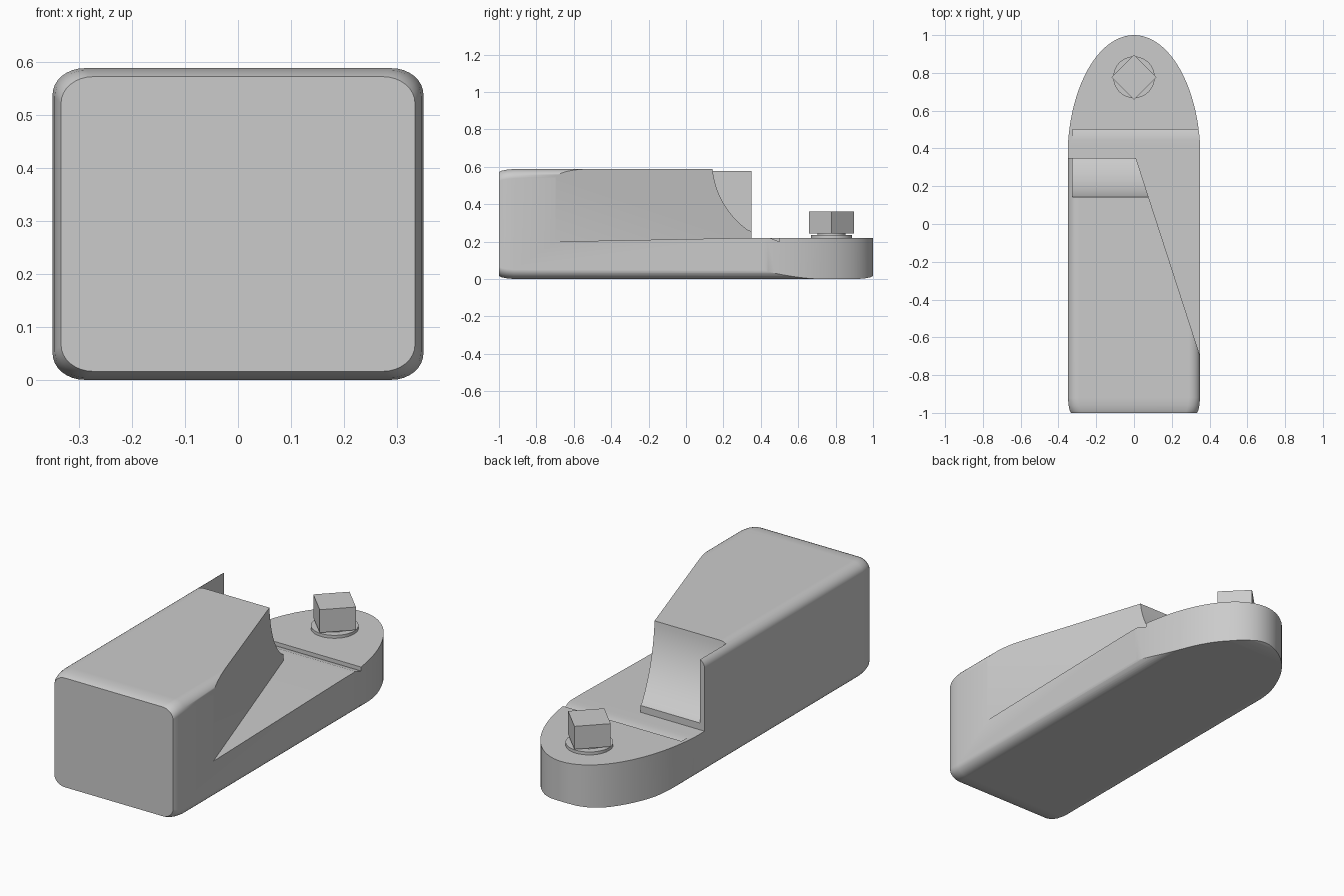
import bpy, bmesh
from math import sin, cos, pi, radians

default = bpy.data.objects.get("Cube")
if default:
    bpy.data.objects.remove(default, do_unlink=True)

grey = bpy.data.materials.new("plain_grey")
grey.use_nodes = True
colour = (0.6, 0.6, 0.6, 1)
grey.diffuse_color = colour
grey.node_tree.nodes["Principled BSDF"].inputs["Base Color"].default_value = colour


def loft(name, rings):
    """Skin a list of equal-length point rings and cap both ends."""
    bm = bmesh.new()
    loops = [[bm.verts.new(p) for p in ring] for ring in rings]
    for a, b in zip(loops, loops[1:]):
        for i in range(len(a)):
            j = (i + 1) % len(a)
            bm.faces.new((a[i], a[j], b[j], b[i]))
    bm.faces.new(loops[0])
    bm.faces.new(loops[-1])
    bmesh.ops.recalc_face_normals(bm, faces=bm.faces)
    mesh = bpy.data.meshes.new(name)
    bm.to_mesh(mesh)
    bm.free()
    mesh.materials.append(grey)
    obj = bpy.data.objects.new(name, mesh)
    bpy.context.collection.objects.link(obj)
    return obj


def activate(obj):
    bpy.ops.object.select_all(action='DESELECT')
    obj.select_set(True)
    bpy.context.view_layer.objects.active = obj


def carve(target, cutter, operation='DIFFERENCE'):
    cutter.hide_render = True
    mod = target.modifiers.new("carve", 'BOOLEAN')
    mod.operation, mod.object, mod.solver = operation, cutter, 'EXACT'
    activate(target)
    bpy.ops.object.modifier_apply(modifier=mod.name)
    bpy.data.objects.remove(cutter, do_unlink=True)


def upright(name, outline, floor, top):
    """Vertical prism; floor gives the lower height at a given y."""
    return loft(name, [[(x, y, floor(y)) for x, y in outline],
                       [(x, y, top) for x, y in outline]])


def disc(name, radius, low, high, y, sides=48):
    ring = [(radius * cos(2 * pi * i / sides), y + radius * sin(2 * pi * i / sides))
            for i in range(sides)]
    return upright(name, ring, lambda _: low, high)


# Body: rounded rectangular bar with softened ends
HALF, TALL, LEDGE, STEP = 0.35, 0.588, 0.22, 0.35


def section(y, inset, steps=8):
    rx, rz = 0.06, 0.05
    pts = []
    for k, (sx, sz) in enumerate([(1, 1), (-1, 1), (-1, -1), (1, -1)]):
        for i in range(steps + 1):
            a = (k + i / steps) * pi / 2
            pts.append((sx * (HALF - inset - rx) + rx * cos(a), y,
                        TALL / 2 + sz * (TALL / 2 - inset - rz) + rz * sin(a)))
    return pts


ends = [(1, 0.016), (0.985, 0.009), (0.96, 0.004), (0.92, 0)]
stations = [(-y, d) for y, d in ends] + ends[::-1]
body = loft("body", [section(y, d) for y, d in stations])

# Elliptical rear end
arc = [(0.352 * cos(i * pi / 48), STEP + 0.65 * sin(i * pi / 48)) for i in range(49)]
outline = [(0.5, -2), (0.5, 0.3)] + arc + [(-0.5, 0.3), (-0.5, -2)]
carve(body, upright("rear_outline", outline, lambda y: -1, 2), 'INTERSECT')

# Low rear deck
carve(body, upright("deck_cutter", [(-1, STEP), (1, STEP), (1, 2), (-1, 2)],
                    lambda y: LEDGE, 2))

# Diagonal side relief with a gently sloped floor
wedge = [(0.399, -0.85), (-0.006, 0.4), (0.6, 0.4), (0.6, -0.85)]
carve(body, upright("side_cutter", wedge, lambda y: 0.2 + 0.02 * (y + 0.7) / 1.05, 2))

# Concave notch that leaves a thin fin along one side
scoop = [(0.59 - 0.45 * cos(a), 0.63 - 0.45 * sin(a))
         for a in (radians(5 + 55 * i / 20 - 5) for i in range(21))]
scoop += [(0.5, 0.2), (0.5, 0.8), (0.14, 0.8)]
carve(body, loft("notch_cutter", [[(x, y, z) for y, z in scoop] for x in (-0.325, 0.6)]))

# Bolt: washer, short neck and square head turned on its corner
washer = disc("washer", 0.11, LEDGE - 0.005, 0.235, 0.777)
neck = disc("bolt_neck", 0.075, LEDGE, 0.25, 0.777)
head = disc("bolt_head", 0.12, 0.243, 0.36, 0.777, sides=4)

for obj in (body, washer, neck):
    activate(obj)
    bpy.ops.object.shade_smooth_by_angle(angle=radians(30))
activate(body)
weighted = body.modifiers.new("clean_shading", 'WEIGHTED_NORMAL')
weighted.keep_sharp = True
